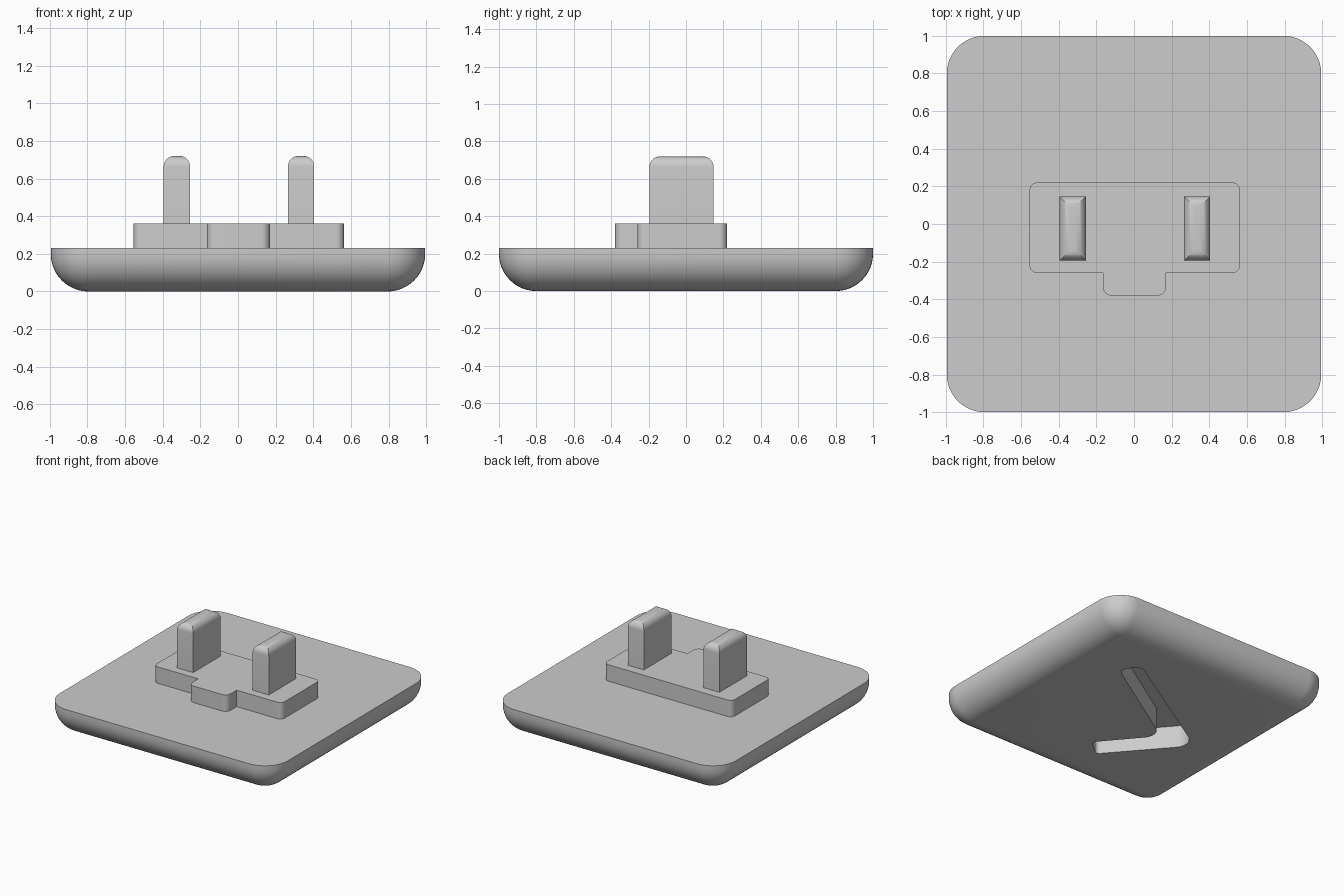
import bpy
import bmesh
import math
from mathutils import Vector

if "Cube" in bpy.data.objects:
    bpy.data.objects.remove(bpy.data.objects["Cube"], do_unlink=True)

GREY = (0.604, 0.604, 0.604, 1)
grey = bpy.data.materials.new("plain_grey")
grey.use_nodes = True
grey.diffuse_color = GREY
grey.node_tree.nodes["Principled BSDF"].inputs["Base Color"].default_value = GREY


def finish(name, bm):
    """Turn a bmesh into a named, grey object."""
    bmesh.ops.recalc_face_normals(bm, faces=bm.faces)
    mesh = bpy.data.meshes.new(name)
    bm.to_mesh(mesh)
    bm.free()
    mesh.materials.append(grey)
    obj = bpy.data.objects.new(name, mesh)
    bpy.context.collection.objects.link(obj)
    return obj


def smooth(obj):
    bpy.ops.object.select_all(action='DESELECT')
    obj.select_set(True)
    bpy.context.view_layer.objects.active = obj
    bpy.ops.object.shade_smooth_by_angle(angle=math.radians(30))


def bevelled_box(name, low, high, radius, segments, pick):
    """Box with the edges chosen by pick(z of one end, z of other end) rounded."""
    bm = bmesh.new()
    bmesh.ops.create_cube(bm, size=1)
    low, high = Vector(low), Vector(high)
    for v in bm.verts:
        v.co = Vector([h if c > 0 else l for c, l, h in zip(v.co, low, high)])
    edges = [e for e in bm.edges if pick(e.verts[0].co.z, e.verts[1].co.z)]
    bmesh.ops.bevel(bm, geom=edges, offset=radius, segments=segments,
                    profile=0.5, affect='EDGES')
    return finish(name, bm)


def rounded_prism(name, corners, z0, z1, steps=8):
    """Upright prism from (x, y, corner radius) corners."""
    outline = []
    for i, (x, y, r) in enumerate(corners):
        p = Vector((x, y))
        if not r:
            outline.append(p)
            continue
        a = (Vector(corners[i - 1][:2]) - p).normalized()
        b = (Vector(corners[(i + 1) % len(corners)][:2]) - p).normalized()
        half = a.angle(b) / 2
        centre = p + (a + b).normalized() * (r / math.sin(half))
        start = (p + a * (r / math.tan(half)) - centre).normalized()
        end = (p + b * (r / math.tan(half)) - centre).normalized()
        for k in range(steps + 1):
            outline.append(centre + start.slerp(end, k / steps) * r)
    bm = bmesh.new()
    face = bm.faces.new([bm.verts.new((p.x, p.y, z0)) for p in outline])
    top = bmesh.ops.extrude_face_region(bm, geom=[face], use_keep_orig=True)["geom"]
    bmesh.ops.translate(bm, vec=(0, 0, z1 - z0),
                        verts=[v for v in top if isinstance(v, bmesh.types.BMVert)])
    return finish(name, bm)


# Base plate: every edge rounded except the top rim
base = bevelled_box("base_plate", (-0.995, -1, 0), (0.995, 1, 0.23), 0.2, 12,
                    lambda a, b: min(a, b) < 0.1)

# Bent groove cut into the underside
groove = rounded_prism("groove_cutter", [
    (-0.608, -0.055, 0.11), (-0.143, -0.595, 0.03), (-0.014, -0.486, 0.03),
    (-0.336, -0.103, 0.1), (0.5, 0.43, 0.06), (0.41, 0.57, 0.06)], -0.1, 0.175)
cut = base.modifiers.new("groove", 'BOOLEAN')
cut.operation = 'DIFFERENCE'
cut.solver = 'EXACT'
cut.object = groove
bpy.context.view_layer.objects.active = base
bpy.ops.object.modifier_apply(modifier=cut.name)
bpy.data.objects.remove(groove, do_unlink=True)
smooth(base)

# Raised block with a front tab
block = rounded_prism("raised_block", [
    (-0.555, 0.22, 0.04), (-0.555, -0.26, 0.04), (-0.165, -0.26, 0),
    (-0.165, -0.38, 0.045), (0.17, -0.38, 0.045), (0.17, -0.26, 0),
    (0.563, -0.26, 0.04), (0.563, 0.22, 0.04)], 0.23, 0.36)
smooth(block)

# Two prongs with rounded tops
for side, x in (("right", -0.325), ("left", 0.335)):
    prong = bevelled_box(side + "_prong", (x - 0.07, -0.195, 0.36),
                         (x + 0.07, 0.147, 0.72), 0.056, 8,
                         lambda a, b: min(a, b) > 0.7)
    smooth(prong)
